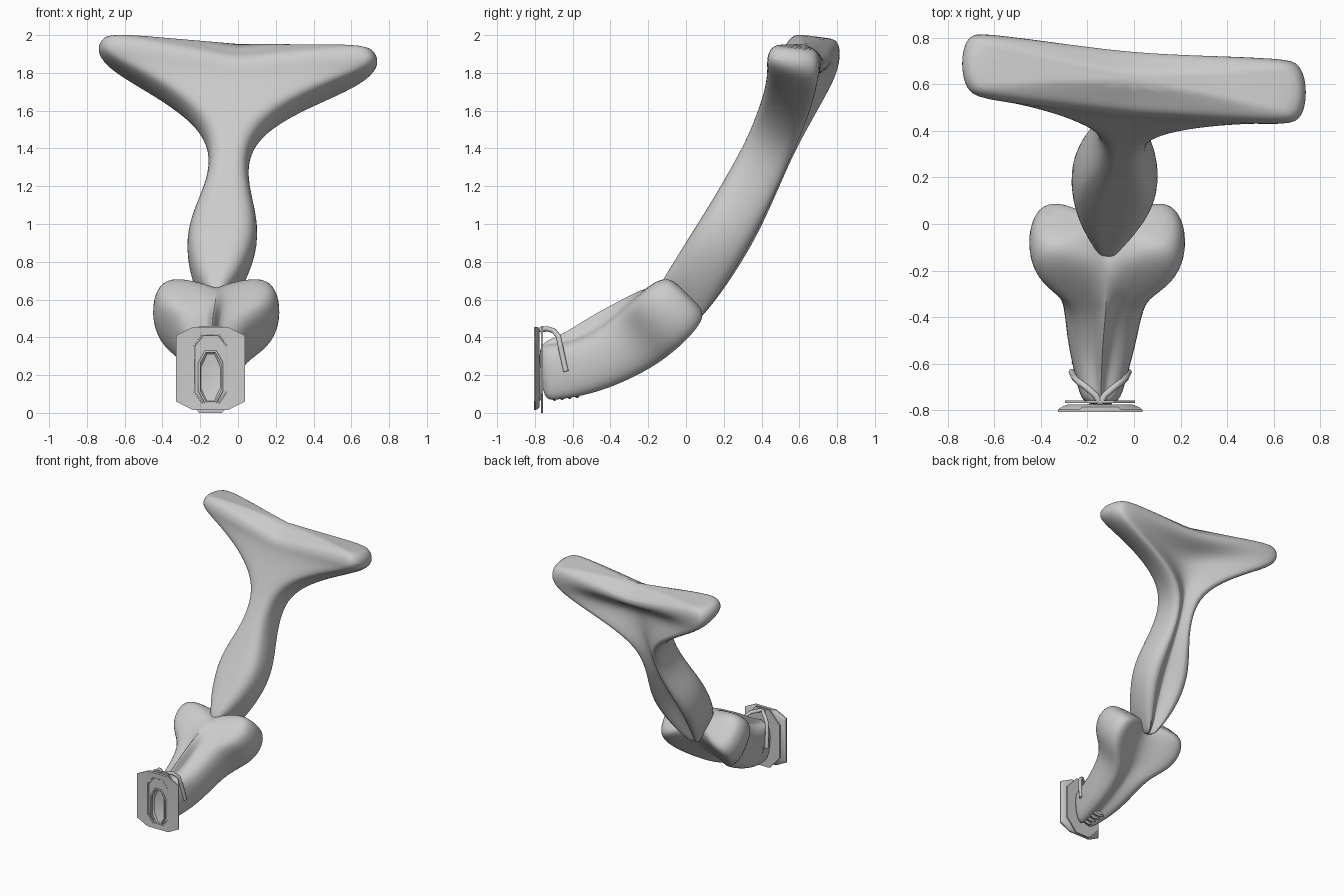
import bpy, bmesh, math
from mathutils import Vector

if "Cube" in bpy.data.objects:
    bpy.data.objects.remove(bpy.data.objects["Cube"])


def make_obj(name, bm, angle=40, subsurf=0):
    bmesh.ops.recalc_face_normals(bm, faces=bm.faces)
    me = bpy.data.meshes.new(name)
    bm.to_mesh(me)
    bm.free()
    ob = bpy.data.objects.new(name, me)
    bpy.context.collection.objects.link(ob)
    if subsurf:
        m = ob.modifiers.new("smooth", 'SUBSURF')
        m.levels = m.render_levels = subsurf
    bpy.ops.object.select_all(action='DESELECT')
    ob.select_set(True)
    bpy.context.view_layer.objects.active = ob
    bpy.ops.object.shade_smooth_by_angle(angle=math.radians(angle))
    return ob


def bridge(bm, rings, cap_start=True, cap_end=True):
    vs = [[bm.verts.new(p) for p in r] for r in rings]
    n = len(vs[0])
    for a, b in zip(vs, vs[1:]):
        for i in range(n):
            j = (i + 1) % n
            bm.faces.new((a[i], a[j], b[j], b[i]))
    if cap_start:
        bm.faces.new(vs[0])
    if cap_end:
        bm.faces.new(vs[-1][::-1])


def section(w, d, groove, ridge):
    """Rounded cross-section with a front ridge and a V groove at the back."""
    r = min(w, 0.17)
    f = w - r
    half = [(0.15 * w, d), (f + 0.45 * r, d), (f + 0.84 * r, 0.82 * d),
            (w, 0.3 * d), (w, -0.35 * d), (f + 0.84 * r, -0.85 * d),
            (f + 0.5 * r, -d), (0.45 * f + 0.22 * r, -d + groove * 0.6)]
    left = [(-u, v) for u, v in reversed(half)]
    return [(0, d + ridge)] + half + [(0, -d + groove)] + left


def loft(name, stations, yaw=0, roll=0):
    """Stations: x, y, z, half width, half depth, groove, ridge, edge lift."""
    rings = []
    for i, (x, y, z, w, d, g, rd, lift) in enumerate(stations):
        a, b = stations[max(i - 1, 0)], stations[min(i + 1, len(stations) - 1)]
        t = Vector((0, b[1] - a[1], b[2] - a[2])).normalized()
        n = Vector((0, -t.z, t.y))
        ring = []
        for u, v in section(w, d, g, rd):
            p = Vector((x + u, y, z)) + n * v + t * lift * min(1, abs(u) / (0.7 * w))
            p.y -= yaw * u
            p.z -= roll * u
            ring.append(p)
        rings.append(ring)
    bm = bmesh.new()
    bridge(bm, rings)
    return make_obj(name, bm, 60, 2)


# Upper stem flaring into the crossbar
loft("stem_and_crossbar", [
    (-.118, -.055, .54, .03, .13, .03, 0, 0),
    (-.115, -.01, .61, .075, .145, .05, 0, 0),
    (-.108, .055, .70, .135, .152, .08, 0, 0),
    (-.088, .165, .87, .192, .155, .11, 0, 0),
    (-.072, .26, 1.03, .178, .15, .10, 0, 0),
    (-.055, .353, 1.21, .108, .14, .06, 0, 0),
    (-.045, .44, 1.39, .10, .13, .05, 0, 0),
    (-.03, .495, 1.51, .19, .135, .08, 0, .02),
    (-.015, .542, 1.61, .36, .14, .13, 0, .04),
    (0, .575, 1.69, .56, .145, .17, 0, .06),
    (0, .60, 1.755, .71, .15, .14, 0, .07),
    (0, .61, 1.81, .75, .15, .03, 0, .08),
    (0, .617, 1.865, .72, .135, .01, 0, .09),
    (0, .62, 1.89, .66, .085, .01, 0, .085),
], yaw=.085, roll=.045)

# Lower curved body ending in two round lobes
loft("lower_body", [
    (-.143, -.775, .205, .075, .15, .02, .0, 0),
    (-.142, -.70, .213, .10, .15, .03, .04, 0),
    (-.14, -.60, .225, .125, .15, .04, .08, 0),
    (-.137, -.48, .26, .152, .155, .05, .11, 0),
    (-.13, -.35, .325, .17, .165, .06, .11, 0),
    (-.122, -.25, .39, .205, .175, .07, .08, 0),
    (-.117, -.17, .455, .31, .18, .08, .05, 0),
    (-.115, -.10, .52, .345, .18, .10, .01, .02),
    (-.115, -.055, .565, .32, .165, .10, -.03, .06),
    (-.115, -.035, .585, .25, .11, .06, -.04, .075),
])

# Thin folds around the narrow end of the body
for k, y in enumerate((-.72, -.68, -.64, -.60)):
    rings = []
    w = .088 + .011 * k
    for dy, s in ((-.018, .95), (.006, 1.04), (.018, .95)):
        rings.append([Vector((-.142 + w * s * math.cos(a), y + dy - .02 * math.sin(a),
                              .211 + .005 * k + .143 * s * math.sin(a)))
                      for a in [2 * math.pi * i / 20 for i in range(20)]])
    bm = bmesh.new()
    bridge(bm, rings)
    make_obj("fold_%d" % (k + 1), bm)


def plate_ring(y, hw, z0, z1, cut_x, cut_z):
    """Eight-sided outline in the x-z plane."""
    c = -.145
    return [Vector((c + x, y, z)) for x, z in (
        (hw, z0 + cut_z), (hw, z1 - cut_z), (hw - cut_x, z1), (-hw + cut_x, z1),
        (-hw, z1 - cut_z), (-hw, z0 + cut_z), (-hw + cut_x, z0), (hw - cut_x, z0))]


# Mounting plate with a recessed centre
bm = bmesh.new()
bridge(bm, [plate_ring(-.775, .14, .03, .44, .08, .07),
            plate_ring(-.785, .165, .02, .455, .09, .06),
            plate_ring(-.797, .182, .015, .455, .09, .045),
            plate_ring(-.806, .182, .015, .455, .09, .045),
            plate_ring(-.803, .09, .05, .415, .045, .06),
            plate_ring(-.792, .085, .055, .41, .045, .06),
            plate_ring(-.792, .062, .05, .33, .035, .07),
            plate_ring(-.765, .045, .07, .30, .03, .07)])
make_obj("mounting_plate", bm, 30)

# Thin gasket behind the plate
bm = bmesh.new()
bridge(bm, [plate_ring(y, .15, 0, .46, .09, .1) for y in (-.768, -.758)])
make_obj("gasket", bm, 30)

# Raised rim on the plate and inner lip of the opening
for name, hw, z0, z1, th in (("outer_rim", .088, .05, .415, .006),
                             ("inner_lip", .06, .055, .325, .007)):
    cu = bpy.data.curves.new(name, 'CURVE')
    cu.dimensions = '3D'
    cu.bevel_depth = th
    cu.bevel_resolution = 1
    sp = cu.splines.new('POLY')
    pts = plate_ring(-.797, hw, z0, z1, hw * .55, .06)
    sp.points.add(len(pts) - 1)
    for p, q in zip(sp.points, pts):
        p.co = (*q, 1)
    sp.use_cyclic_u = True
    bpy.context.collection.objects.link(bpy.data.objects.new(name, cu))

# Bent wire clip: two mirrored prongs from the top of the plate
for side, label in ((-1, "left"), (1, "right")):
    cu = bpy.data.curves.new("clip_" + label, 'CURVE')
    cu.dimensions = '3D'
    cu.bevel_depth = .014
    cu.bevel_resolution = 2
    cu.use_fill_caps = True
    sp = cu.splines.new('POLY')
    path = [(0, -.77, .44), (.02, -.735, .445), (.06, -.70, .435),
            (.095, -.675, .405), (.11, -.66, .33), (.122, -.635, .22)]
    sp.points.add(len(path) - 1)
    for p, (x, y, z) in zip(sp.points, path):
        p.co = (-.145 + side * x, y, z, 1)
    sp.use_smooth = True
    bpy.context.collection.objects.link(bpy.data.objects.new("clip_" + label, cu))
